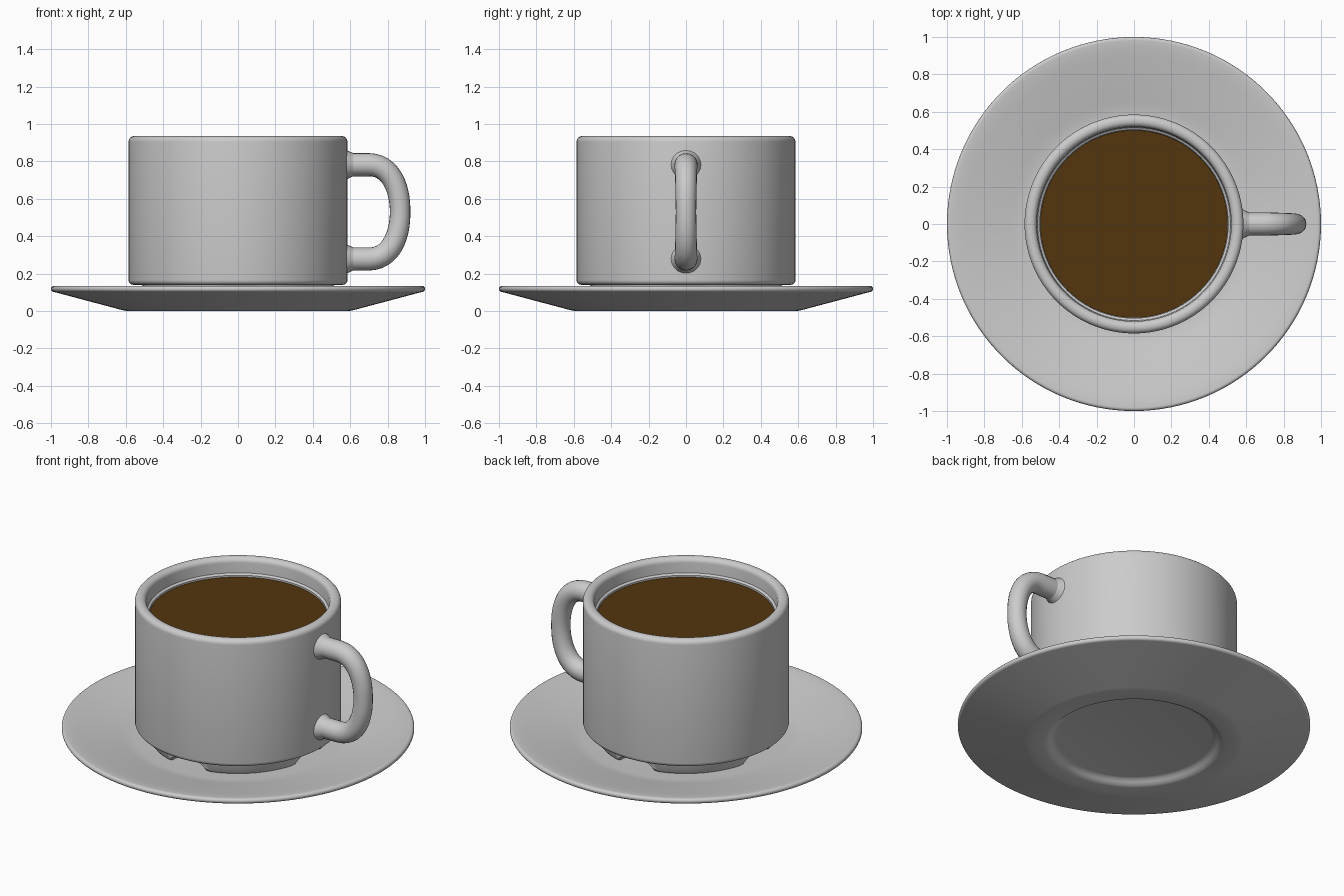
import bpy, bmesh
from math import sin, cos, pi, radians

if "Cube" in bpy.data.objects:
    bpy.data.objects.remove(bpy.data.objects["Cube"])


def finish(obj, angle=35):
    bpy.ops.object.select_all(action='DESELECT')
    obj.select_set(True)
    bpy.context.view_layer.objects.active = obj
    bpy.ops.object.shade_smooth_by_angle(angle=radians(angle))


def corner(cx, cz, r, start, end, n=6):
    """Points of a rounded corner in the (radius, z) plane."""
    return [(cx + r * cos(radians(start + (end - start) * i / n)),
             cz + r * sin(radians(start + (end - start) * i / n))) for i in range(n + 1)]


def lathe(name, profile, closed=False, shift=None, steps=128):
    """Spin a (radius, z) profile around z; shift(angle, z) may adjust heights."""
    bm = bmesh.new()
    rings = []
    for r, z in profile:
        if r == 0:
            rings.append([bm.verts.new((0, 0, z))] * steps)
            continue
        ring = []
        for i in range(steps):
            a = 2 * pi * i / steps
            ring.append(bm.verts.new((r * cos(a), r * sin(a), shift(a, z) if shift else z)))
        rings.append(ring)
    pairs = list(zip(rings, rings[1:]))
    if closed:
        pairs.append((rings[-1], rings[0]))
    for lo, hi in pairs:
        for i in range(steps):
            j = (i + 1) % steps
            quad = list(dict.fromkeys((lo[i], lo[j], hi[j], hi[i])))
            bm.faces.new(quad)
    bmesh.ops.recalc_face_normals(bm, faces=bm.faces)
    mesh = bpy.data.meshes.new(name)
    bm.to_mesh(mesh)
    bm.free()
    obj = bpy.data.objects.new(name, mesh)
    bpy.context.collection.objects.link(obj)
    finish(obj)
    return obj


# Saucer: recessed base, flared underside, rounded rim, sunken well
lathe("saucer",
      [(0, 0.035), (0.44, 0.035), (0.46, 0.031), (0.475, 0.018), (0.49, 0.005), (0.51, 0),
       (0.58, 0), (0.60, 0.001), (0.62, 0.005), (0.985, 0.102)]
      + corner(0.984, 0.118, 0.016, -70, 100, 8)
      + [(0.95, 0.131), (0.90, 0.122), (0.66, 0.073), (0.62, 0.064), (0.58, 0.06), (0, 0.06)])

# Cup body: rounded base edge, rounded lip, small step at the fill line
lathe("cup_body",
      [(0, 0.14)] + corner(0.56, 0.165, 0.025, -90, 0)
      + corner(0.555, 0.905, 0.03, 0, 90)
      + corner(0.55, 0.905, 0.03, 90, 180)
      + [(0.516, 0.845), (0.503, 0.836), (0.50, 0.28)]
      + corner(0.42, 0.28, 0.08, 0, -90) + [(0, 0.20)])


# Foot ring with four shallow arched notches
def notch(a, z):
    off = abs((a + pi / 4) % (pi / 2) - pi / 4)
    t = min(max((0.27 - off) / 0.14, 0), 1)
    lift = 0.05 * t * t * (3 - 2 * t)
    return z + lift * (0.145 - z) / 0.085


lathe("foot_ring",
      [(0.52, 0.145), (0.51, 0.12), (0.507, 0.075), (0.495, 0.06),
       (0.455, 0.06), (0.445, 0.07), (0.44, 0.145)], closed=True, shift=notch)

# Coffee surface
coffee = lathe("coffee", [(0, 0.826), (0.501, 0.826)])
brown = bpy.data.materials.new("coffee_brown")
brown.diffuse_color = (0.085, 0.036, 0.004, 1)
brown.use_nodes = True
brown.node_tree.nodes["Principled BSDF"].inputs["Base Color"].default_value = brown.diffuse_color
coffee.data.materials.append(brown)

# Handle: swept round tube, flared where it meets the cup
# (x, z, radius scale, left tangent, right tangent)
path = [(0.55, 0.782, 1.6, (-0.01, 0), (0.01, 0)),
        (0.583, 0.782, 1.25, (-0.01, 0), (0.01, 0)),
        (0.615, 0.782, 1.0, (-0.01, 0), (0.02, 0)),
        (0.70, 0.782, 1.0, (-0.03, 0), (0.11, 0)),
        (0.867, 0.53, 0.88, (0, 0.14), (0, -0.14))]
path += [(x, 1.06 - z, r, (b[0], -b[1]), (a[0], -a[1])) for x, z, r, a, b in path[-2::-1]]
curve = bpy.data.curves.new("handle", 'CURVE')
curve.dimensions = '3D'
curve.resolution_u = 12
curve.bevel_depth = 0.062
curve.bevel_resolution = 8
spline = curve.splines.new('BEZIER')
spline.bezier_points.add(len(path) - 1)
for p, (x, z, r, left, right) in zip(spline.bezier_points, path):
    p.handle_left_type = p.handle_right_type = 'FREE'
    p.co = (x, 0, z)
    p.handle_left = (x + left[0], 0, z + left[1])
    p.handle_right = (x + right[0], 0, z + right[1])
    p.radius = r
handle = bpy.data.objects.new("handle", curve)
bpy.context.collection.objects.link(handle)
bpy.ops.object.select_all(action='DESELECT')
handle.select_set(True)
bpy.context.view_layer.objects.active = handle
bpy.ops.object.convert(target='MESH')
finish(bpy.context.view_layer.objects.active, 60)
